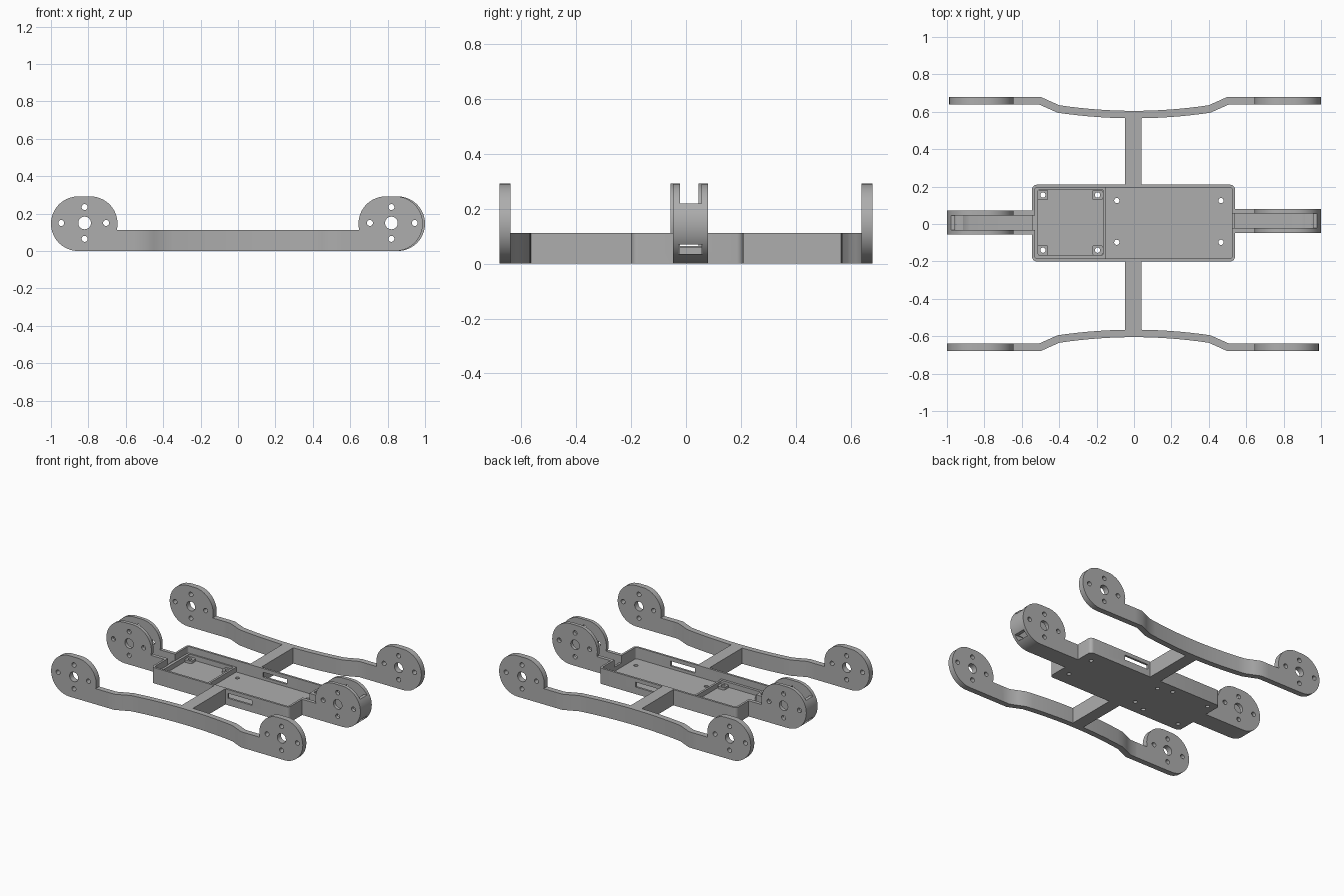
import bpy, bmesh, math
from mathutils import Vector

old = bpy.data.objects.get("Cube")
if old:
    bpy.data.objects.remove(old, do_unlink=True)

grey = bpy.data.materials.new("plain grey")
grey.use_nodes = True
grey.diffuse_color = (0.42, 0.42, 0.42, 1)
grey.node_tree.nodes["Principled BSDF"].inputs["Base Color"].default_value = (0.42, 0.42, 0.42, 1)


def prism(name, points, axis, low, high):
    """Extrude a flat outline along z (points are x, y) or y (points are x, z)."""
    bm = bmesh.new()
    place = (lambda a, b, c: (a, b, c)) if axis == "z" else (lambda a, b, c: (a, c, b))
    face = bm.faces.new([bm.verts.new(place(a, b, low)) for a, b in points])
    ext = bmesh.ops.extrude_face_region(bm, geom=[face])
    verts = [g for g in ext["geom"] if isinstance(g, bmesh.types.BMVert)]
    bmesh.ops.translate(bm, verts=verts, vec=Vector(place(0, 0, high - low)))
    bmesh.ops.recalc_face_normals(bm, faces=bm.faces)
    mesh = bpy.data.meshes.new(name)
    bm.to_mesh(mesh)
    bm.free()
    mesh.materials.append(grey)
    obj = bpy.data.objects.new(name, mesh)
    bpy.context.collection.objects.link(obj)
    return obj


def arc(cx, cy, r, start, end, steps=20):
    angles = [math.radians(start + (end - start) * i / steps) for i in range(steps + 1)]
    return [(cx + r * math.cos(a), cy + r * math.sin(a)) for a in angles]


def circle(cx, cy, r, steps=24):
    return arc(cx, cy, r, 0, 360, steps)[:-1]


def rect(x0, x1, y0, y1):
    return [(x0, y0), (x1, y0), (x1, y1), (x0, y1)]


def round_rect(x0, x1, y0, y1, r):
    return (arc(x1 - r, y1 - r, r, 0, 90, 5) + arc(x0 + r, y1 - r, r, 90, 180, 5)
            + arc(x0 + r, y0 + r, r, 180, 270, 5) + arc(x1 - r, y0 + r, r, 270, 360, 5))


def cut(obj, cutters):
    """Subtract the cutters, bake the result and drop the helpers."""
    for c in cutters:
        c.hide_render = True
        mod = obj.modifiers.new("cut", "BOOLEAN")
        mod.operation = "DIFFERENCE"
        mod.solver = "EXACT"
        mod.object = c
    bpy.context.view_layer.update()
    deps = bpy.context.evaluated_depsgraph_get()
    mesh = bpy.data.meshes.new_from_object(obj.evaluated_get(deps))
    obj.modifiers.clear()
    obj.data = mesh
    for c in cutters:
        bpy.data.objects.remove(c, do_unlink=True)


def finish(obj):
    bpy.ops.object.select_all(action="DESELECT")
    obj.select_set(True)
    bpy.context.view_layer.objects.active = obj
    bpy.ops.object.shade_smooth_by_angle(angle=math.radians(30))


R, MID, BAR = 0.146, 0.146, 0.112    # end plate radius, its centre height, bar height
parts = []


def flip(points, side):
    return [(side * a, b) for a, b in points]


def plate_outline(start, tip):
    """Short bar that swells into a long rounded motor plate."""
    drop = math.degrees(math.asin((MID - BAR) / R))
    return ([(start, 0)] + arc(tip - R, MID, R, -90, 90)
            + arc(0.79, MID, R, 90, 180 + drop) + [(start, BAR)])


def motor_holes(side, y0, y1):
    spots = [(0.82, 0.15, 0.034), (0.945, 0.15, 0.016), (0.705, 0.15, 0.016),
             (0.82, 0.235, 0.016), (0.82, 0.065, 0.016)]
    return [prism("hole_cutter", circle(side * x, z, r), "y", y0 - 0.05, y1 + 0.05)
            for x, z, r in spots]


# Side rails: bowed bar with a motor plate at each end
def rail_y(x):
    x = abs(x)
    if x <= 0.4:
        return 0.605 + 0.03 * (x / 0.4) ** 2
    return 0.635 + 0.045 * min(1, (x - 0.4) / 0.1)


stations = [i / 20 for i in range(-10, 11)]
stations = [-0.56] + stations + [0.56]
for label, back in (("back", 1), ("front", -1)):
    outer = [(x, back * rail_y(x)) for x in stations]
    inner = [(x * 1.02, back * (rail_y(x) - 0.04)) for x in reversed(stations)]
    parts.append(prism(label + "_rail", outer + inner, "z", 0, BAR))
    y0, y1 = sorted((back * 0.64, back * 0.68))
    for side, end in ((1, "left"), (-1, "right")):
        tip = 1.0 if side == back else 0.988
        plate = prism(f"{label}_{end}_motor_plate", flip(plate_outline(0.56, tip), side), "y", y0, y1)
        cut(plate, motor_holes(side, y0, y1))
        parts.append(plate)
    y0, y1 = sorted((back * 0.2, back * 0.575))
    parts.append(prism(label + "_cross_bar", rect(-0.047, 0.04, y0, y1), "z", 0, BAR))

# End arms: open channels with two motor plates and a curved end wall
for side, end, y0 in ((1, "left", -0.047), (-1, "right", -0.057)):
    y1 = y0 + 0.128
    arm = prism(end + "_arm", flip(plate_outline(0.535, 1.0), side), "y", y0, y1)
    top = 0.22
    rise = math.degrees(math.asin((top - MID) / (R - 0.02)))
    dip = math.degrees(math.asin((0.022 - MID) / (R - 0.02)))
    channel = ([(0.5, 0.022)] + arc(1 - R, MID, R - 0.02, dip, rise)
               + [(1.1, top), (1.1, 0.4), (0.5, 0.4)])
    cut(arm, [prism("channel_cutter", flip(channel, side), "y", y0 + 0.025, y1 - 0.025),
              prism("slot_cutter", flip(rect(0.9, 1.1, 0.035, 0.07), side), "y", y0 + 0.02, y1 - 0.02)]
        + motor_holes(side, y0, y1))
    parts.append(arm)

# Central tray
FLOOR = 0.03
tray = prism("tray", round_rect(-0.545, 0.54, -0.2, 0.21, 0.025), "z", 0, BAR)
bosses = [(x, y) for x in (-0.487, -0.195) for y in (-0.14, 0.155)]
screws = [(x, y) for x in (-0.092, 0.465) for y in (-0.098, 0.125)]
cutters = [prism("cavity_cutter", round_rect(-0.53, 0.525, -0.185, 0.195, 0.012), "z", FLOOR, 0.3),
           prism("side_slot_cutter", rect(0.06, 0.25, 0.05, 0.085), "y", -0.4, 0.4),
           prism("left_notch_cutter", rect(0.5, 0.6, -0.022, 0.056), "z", 0.06, 0.3),
           prism("right_notch_cutter", rect(-0.6, -0.5, -0.032, 0.046), "z", 0.06, 0.3)]
cutters += [prism("screw_cutter", circle(x, y, 0.014), "z", -0.1, 0.2) for x, y in bosses + screws]
cut(tray, cutters)
parts.append(tray)

# Low frame around the smaller compartment, with corner screw pads
frame = prism("compartment_frame", rect(-0.535, -0.15, -0.19, 0.2), "z", FLOOR - 0.01, 0.065)
cut(frame, [prism("frame_cutter", round_rect(-0.513, -0.165, -0.167, 0.185, 0.01), "z", 0, 0.2)])
parts.append(frame)
for i, (x, y) in enumerate(bosses):
    pad = prism(f"screw_pad_{i + 1}", round_rect(x - 0.028, x + 0.028, y - 0.028, y + 0.028, 0.012),
                "z", FLOOR - 0.01, 0.048)
    cut(pad, [prism("screw_cutter", circle(x, y, 0.014), "z", -0.1, 0.2)])
    parts.append(pad)

for part in parts:
    finish(part)
